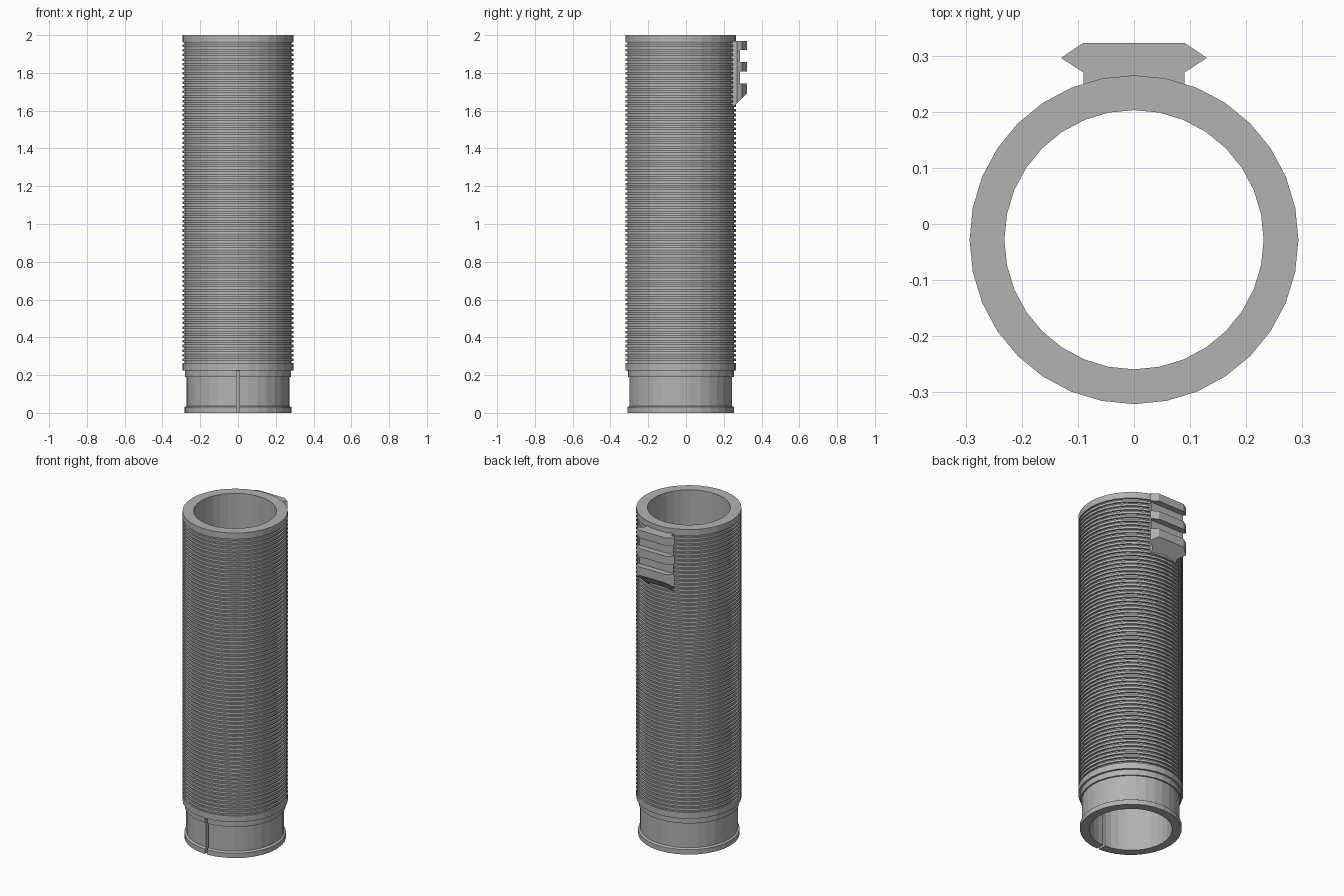
import bpy, bmesh, math
from mathutils import Vector

cube = bpy.data.objects.get("Cube")
if cube:
    bpy.data.objects.remove(cube, do_unlink=True)

SIDES = 32
CY = -0.028          # tube axis
R_OUT, R_GROOVE, R_IN = 0.293, 0.283, 0.231

metal = bpy.data.materials.new("plain grey")
metal.use_nodes = True
grey = (0.45, 0.45, 0.45, 1)
metal.diffuse_color = grey
metal.node_tree.nodes["Principled BSDF"].inputs["Base Color"].default_value = grey


def finish(bm, name):
    bmesh.ops.recalc_face_normals(bm, faces=bm.faces)
    mesh = bpy.data.meshes.new(name)
    bm.to_mesh(mesh)
    bm.free()
    mesh.materials.append(metal)
    obj = bpy.data.objects.new(name, mesh)
    bpy.context.collection.objects.link(obj)
    return obj


def lathe(name, profile):
    """Turn a closed (radius, z) profile around the tube axis."""
    bm = bmesh.new()
    rings = []
    for i in range(SIDES):
        a = 2 * math.pi * i / SIDES
        rings.append([bm.verts.new((r * math.sin(a), CY + r * math.cos(a), z))
                      for r, z in profile])
    n = len(profile)
    for i in range(SIDES):
        a, b = rings[i], rings[(i + 1) % SIDES]
        for j in range(n):
            k = (j + 1) % n
            bm.faces.new((a[j], a[k], b[k], b[j]))
    return finish(bm, name)


def rail_piece(name, half, z0, z1):
    """Extrude a mirrored (x, y) half profile upward, trimmed by the end ramp."""
    outline = half + [(-x, y) for x, y in reversed(half)]
    bm = bmesh.new()
    base = bm.faces.new([bm.verts.new((x, y, z0)) for x, y in outline])
    ext = bmesh.ops.extrude_face_region(bm, geom=[base])
    top = [v for v in ext["geom"] if isinstance(v, bmesh.types.BMVert)]
    bmesh.ops.translate(bm, verts=top, vec=(0, 0, z1 - z0))
    cut = bmesh.ops.bisect_plane(
        bm, geom=bm.verts[:] + bm.edges[:] + bm.faces[:],
        plane_co=Vector((0, 0.25, 1.62)), plane_no=Vector((0, 1, -1)),
        clear_outer=True)
    edges = [e for e in cut["geom_cut"] if isinstance(e, bmesh.types.BMEdge)]
    if edges:
        bmesh.ops.holes_fill(bm, edges=edges)
    return finish(bm, name)


# Ribbed tube with lower collars and flared foot
profile = [(R_IN, 0), (0.283, 0), (0.283, 0.03), (0.272, 0.037),
           (0.272, 0.19), (0.281, 0.19), (0.281, 0.225),
           (R_OUT, 0.225), (R_OUT, 0.263)]
RIBS, Z_LOW, Z_HIGH = 70, 0.263, 1.975
pitch = (Z_HIGH - Z_LOW) / RIBS
for i in range(RIBS):
    z = Z_LOW + i * pitch
    profile += [(R_GROOVE, z), (R_GROOVE, z + pitch * 0.45),
                (R_OUT, z + pitch * 0.45)]
    if i < RIBS - 1:
        profile.append((R_OUT, z + pitch))
profile += [(R_OUT, 2), (R_IN, 2)]
tube = lathe("ribbed_tube", profile)

# Narrow slit through the front of the foot
bm = bmesh.new()
bmesh.ops.create_cube(bm, size=1)
bmesh.ops.scale(bm, verts=bm.verts, vec=(0.015, 0.2, 0.322))
bmesh.ops.translate(bm, verts=bm.verts, vec=(0, -0.3, 0.061))
cutter = finish(bm, "slit_cutter")
cutter.hide_render = True
mod = tube.modifiers.new("slit", 'BOOLEAN')
mod.operation = 'DIFFERENCE'
mod.solver = 'EXACT'
mod.object = cutter
bpy.context.view_layer.objects.active = tube
bpy.ops.object.modifier_apply(modifier=mod.name)
bpy.data.objects.remove(cutter, do_unlink=True)

# Accessory rail on the back: base bar and three cross teeth
Y_SLOT = 0.287
rail_piece("rail_base", [(0.09, 0.235), (0.09, 0.27), (0.116, Y_SLOT)],
           1.58, 1.97)
tooth = [(0.116, Y_SLOT), (0.13, 0.296), (0.09, 0.323)]
for i, (z0, z1) in enumerate([(1.64, 1.745), (1.807, 1.858), (1.922, 1.97)]):
    rail_piece(f"rail_tooth_{i + 1}", tooth, z0, z1)
